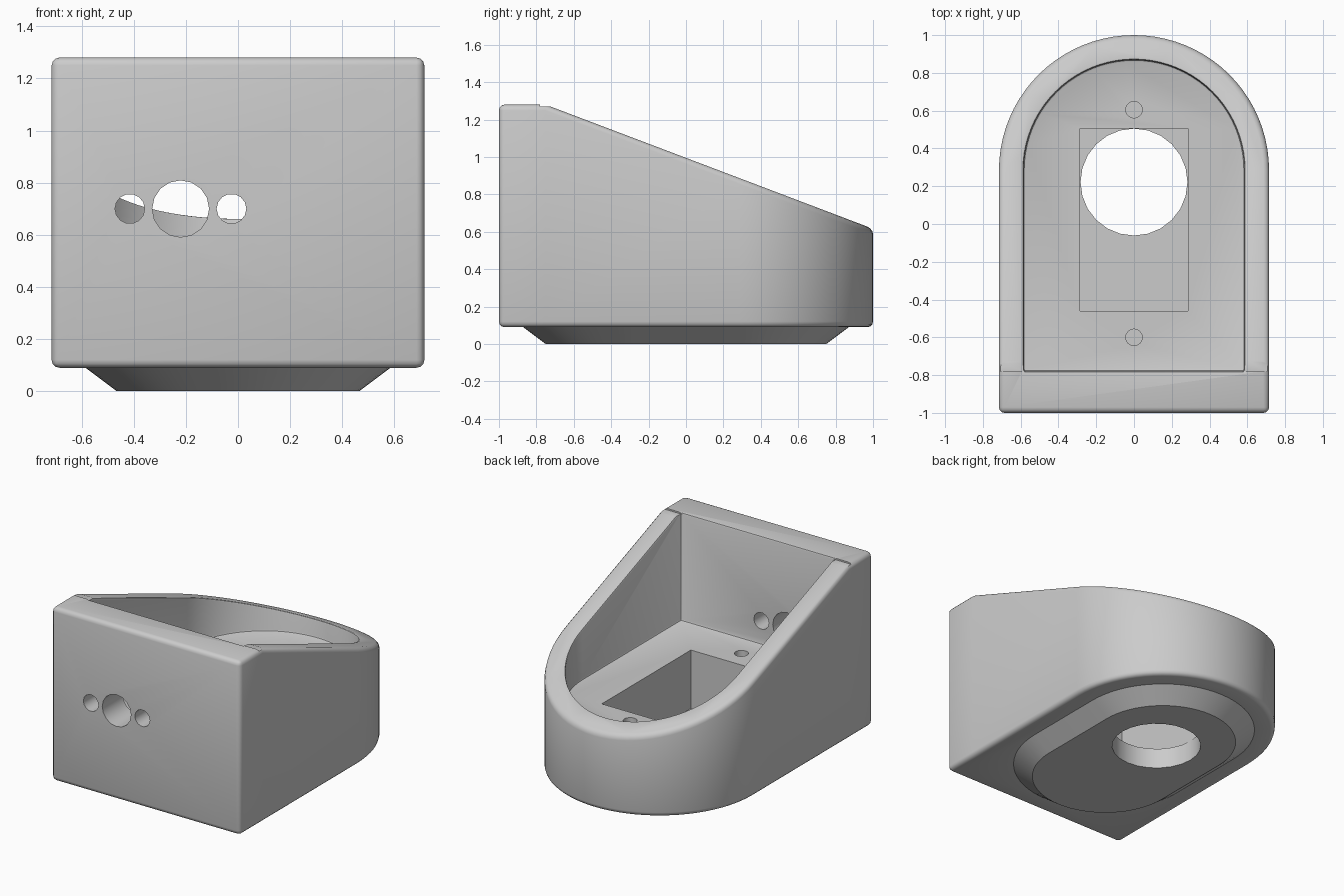
import bpy, bmesh
from math import sin, cos, pi, radians

cube = bpy.data.objects.get("Cube")
if cube:
    bpy.data.objects.remove(cube, do_unlink=True)

grey = bpy.data.materials.new("plain grey")
grey.use_nodes = True
grey.diffuse_color = (0.6, 0.6, 0.6, 1)
grey.node_tree.nodes["Principled BSDF"].inputs["Base Color"].default_value = (0.6, 0.6, 0.6, 1)

ARC_Y = 0.285      # centre of the round ends
BREAK_Y = -0.752   # where the flat top turns into the slope


def arc(r, cy, start, end, n):
    return [(r * cos(start + (end - start) * i / n), cy + r * sin(start + (end - start) * i / n))
            for i in range(n + 1)]


def circle(r, cx, cy, n):
    return [(cx + x, cy + y) for x, y in arc(r, cy * 0, 0, 2 * pi, n)[:-1]]


def stadium(r):
    return arc(r, ARC_Y, 0, pi, 32) + arc(r, -ARC_Y, pi, 2 * pi, 32)


def box(x0, x1, y0, y1):
    return [(x0, y0), (x1, y0), (x1, y1), (x0, y1)]


def finish(name, bm):
    bmesh.ops.recalc_face_normals(bm, faces=bm.faces)
    mesh = bpy.data.meshes.new(name)
    bm.to_mesh(mesh)
    bm.free()
    mesh.materials.append(grey)
    obj = bpy.data.objects.new(name, mesh)
    bpy.context.collection.objects.link(obj)
    return obj


def loft(name, rings):
    """Closed solid through matching outlines, each given as (outline, height)."""
    bm = bmesh.new()
    loops = [[bm.verts.new((x, y, z)) for x, y in pts] for pts, z in rings]
    n = len(loops[0])
    for a, b in zip(loops, loops[1:]):
        for i in range(n):
            j = (i + 1) % n
            bm.faces.new((a[i], a[j], b[j], b[i]))
    bm.faces.new(loops[0])
    bm.faces.new(loops[-1])
    return finish(name, bm)


def prism(name, pts, z0, z1):
    return loft(name, [(pts, z0), (pts, z1)])


def apply(obj, mod):
    bpy.ops.object.select_all(action='DESELECT')
    bpy.context.view_layer.objects.active = obj
    obj.select_set(True)
    bpy.ops.object.modifier_apply(modifier=mod.name)


def combine(obj, other, operation='DIFFERENCE'):
    mod = obj.modifiers.new("combine", 'BOOLEAN')
    mod.operation = operation
    mod.solver = 'EXACT'
    mod.object = other
    apply(obj, mod)
    bpy.data.objects.remove(other, do_unlink=True)


def round_edges(obj, width, segments):
    mod = obj.modifiers.new("round", 'BEVEL')
    mod.width = width
    mod.segments = segments
    mod.limit_method = 'ANGLE'
    mod.angle_limit = radians(45)
    apply(obj, mod)


# Housing: round-backed block with a flat strip on top, then a slope to the back
bm = bmesh.new()
outline = ([(-0.715, BREAK_Y), (-0.715, -1), (0.715, -1), (0.715, BREAK_Y)]
           + arc(0.715, ARC_Y, 0, pi, 40))
low = [bm.verts.new((x, y, 0.09)) for x, y in outline]
high = [bm.verts.new((x, y, min(1.28, 0.995 - 0.379 * y))) for x, y in outline]
for i in range(len(low)):
    j = (i + 1) % len(low)
    bm.faces.new((low[i], low[j], high[j], high[i]))
bm.faces.new(low)
bm.faces.new(high[:4])
bm.faces.new([high[0]] + high[3:])
housing = finish("housing", bm)
round_edges(housing, 0.03, 3)

# Open cavity with a softened rim
cavity = [(-0.585, -0.78), (0.585, -0.78)] + arc(0.585, ARC_Y, 0, pi, 40)
combine(housing, prism("cavity_cutter", cavity, 0.54, 1.6))
round_edges(housing, 0.012, 2)

# Small step behind the front wall
combine(housing, prism("step_cutter", box(-0.9, 0.9, -0.78, -0.7), 1.27, 1.4))

# Tapered foot under the housing
foot = loft("foot", [(stadium(0.465), 0), (stadium(0.585), 0.09), (stadium(0.585), 0.12)])
combine(housing, foot, 'UNION')

# Pocket, round outlet and screw holes in the floor
combine(housing, prism("pocket_cutter", box(-0.285, 0.285, -0.46, 0.505), 0.14, 0.7))
combine(housing, prism("outlet_cutter", circle(0.283, 0, 0.222, 24), -0.1, 0.3))
for y in (-0.6, 0.605):
    combine(housing, prism("screw_cutter", circle(0.044, 0, y, 16), 0.3, 0.7))

# Holes through the front wall
for x, r, n in ((-0.415, 0.057, 14), (-0.22, 0.109, 16), (-0.025, 0.057, 14)):
    hole = prism("front_hole_cutter", circle(r, x, 0, n), 0.6, 1.2)
    hole.rotation_euler = (radians(90), 0, 0)
    hole.location.z = 0.7
    bpy.context.view_layer.update()
    combine(housing, hole)

bpy.ops.object.select_all(action='DESELECT')
bpy.context.view_layer.objects.active = housing
housing.select_set(True)
bpy.ops.object.shade_smooth_by_angle(angle=radians(32))
